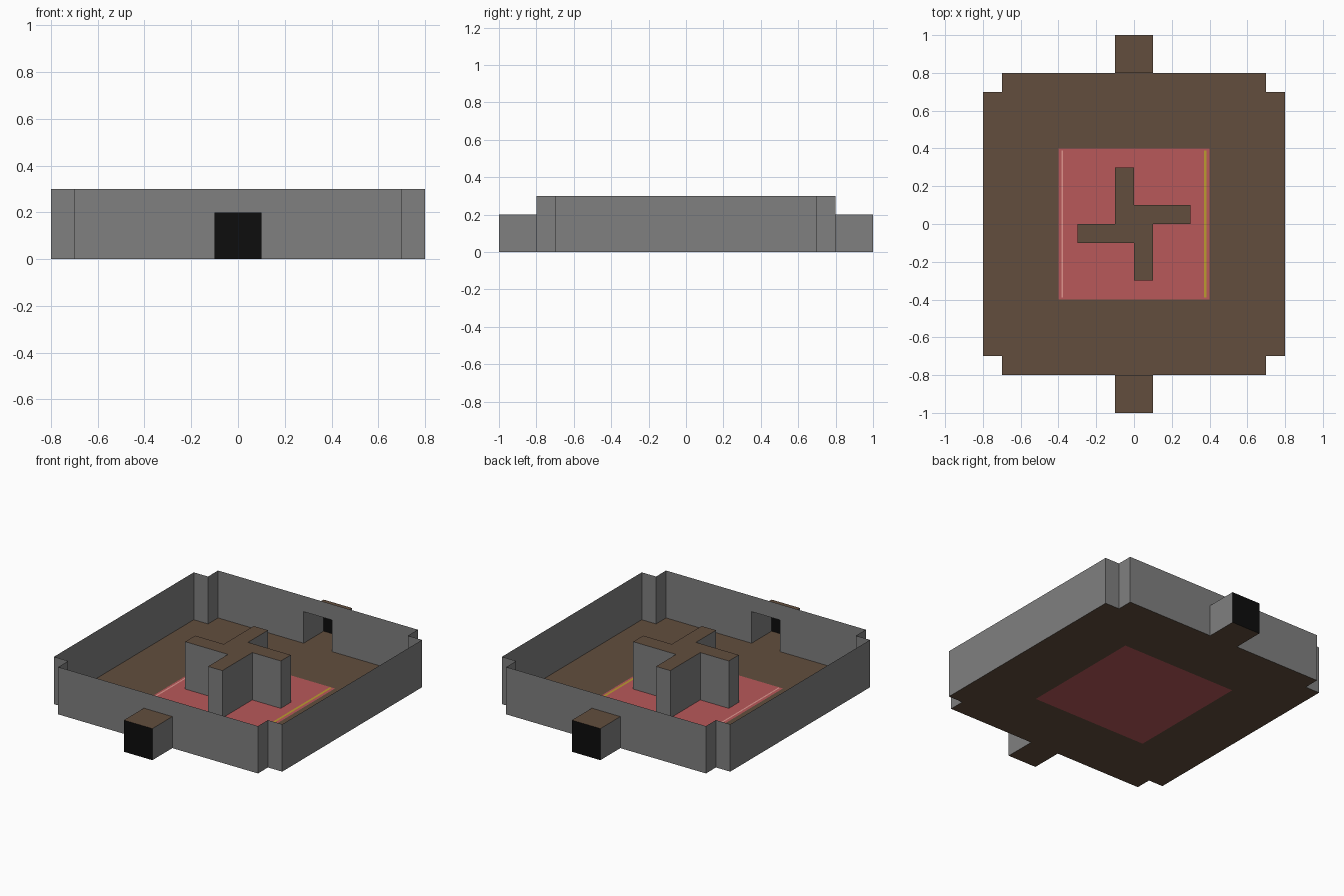
import bpy
import bmesh

if "Cube" in bpy.data.objects:
    bpy.data.objects.remove(bpy.data.objects["Cube"])


def material(name, rgb):
    m = bpy.data.materials.new(name)
    m.diffuse_color = (*rgb, 1)
    m.use_nodes = True
    m.node_tree.nodes["Principled BSDF"].inputs["Base Color"].default_value = m.diffuse_color
    return m


BROWN = material("brown_earth", (0.122, 0.076, 0.048))
GREY = material("grey_stone", (0.216, 0.216, 0.216))
RED = material("red_floor", (0.48, 0.098, 0.102))
BLACK = material("black_void", (0.004, 0.004, 0.004))
YELLOW = material("yellow_trim", (0.50, 0.33, 0.03))
PINK = material("pink_trim", (0.75, 0.30, 0.27))


def make(name, faces, *mats, top_slot=0):
    """Mesh from polygons; upward faces above the floor take top_slot."""
    bm = bmesh.new()
    for pts in faces:
        bm.faces.new([bm.verts.new(p) for p in pts])
    bmesh.ops.remove_doubles(bm, verts=bm.verts, dist=1e-5)
    bm.normal_update()
    for f in bm.faces:
        if abs(f.normal.z) > 0.5 and f.calc_center_median().z > 0.05:
            f.material_index = top_slot
    me = bpy.data.meshes.new(name)
    bm.to_mesh(me)
    bm.free()
    for m in mats:
        me.materials.append(m)
    ob = bpy.data.objects.new(name, me)
    bpy.context.collection.objects.link(ob)
    return ob


def wall(a, b, h):
    return [(*a, 0), (*b, 0), (*b, h), (*a, h)]


def rect(x0, x1, y0, y1, z):
    return [(x0, y0, z), (x1, y0, z), (x1, y1, z), (x0, y1, z)]


H, DOOR, D = 0.3, 0.2, 0.1   # wall height, door height, door half width

# Floor: brown bands around the red centre, plus the corridor floors
bands = [rect(-0.8, -0.7, -0.7, 0.7, 0), rect(0.7, 0.8, -0.7, 0.7, 0),
         rect(-0.7, -0.4, -0.8, 0.8, 0), rect(0.4, 0.7, -0.8, 0.8, 0),
         rect(-0.4, 0.4, -0.8, -0.4, 0), rect(-0.4, 0.4, 0.4, 0.8, 0),
         rect(-D, D, -1, -0.8, 0), rect(-D, D, 0.8, 1, 0)]
make("brown_floor", bands, BROWN)
make("red_floor_centre", [rect(-0.4, 0.4, -0.4, 0.4, 0)], RED)

# Thin trims along the two sides of the red floor
make("trim_right", [rect(0.37, 0.385, -0.39, 0.39, 0.003)], YELLOW)
make("trim_left", [rect(-0.385, -0.375, -0.39, 0.39, 0.003)], PINK)

# Room walls with notched corners, and a doorway in front and back
walls = []
for s in (-1, 1):
    walls.append(wall((s * 0.8, -0.7), (s * 0.8, 0.7), H))
    y = s * 0.8
    walls.append([(-0.7, y, 0), (-D, y, 0), (-D, y, DOOR), (D, y, DOOR),
                  (D, y, 0), (0.7, y, 0), (0.7, y, H), (-0.7, y, H)])
    for t in (-1, 1):
        walls.append(wall((t * 0.7, s * 0.8), (t * 0.7, s * 0.7), H))
        walls.append(wall((t * 0.7, s * 0.7), (t * 0.8, s * 0.7), H))
make("room_walls", walls, GREY)

# Corridors: grey sides, brown roof, black end
for s, side in ((-1, "front"), (1, "back")):
    make(side + "_corridor",
         [wall((x, s * 0.8), (x, s), DOOR) for x in (-D, D)]
         + [rect(-D, D, min(s, s * 0.8), max(s, s * 0.8), DOOR)],
         GREY, BROWN, top_slot=1)
    make(side + "_corridor_end", [wall((-D, s), (D, s), DOOR)], BLACK)

# Pinwheel pillar: one arm outline turned four times
outline = []
arm = [(0.1, 0), (0.3, 0), (0.3, 0.1), (0.1, 0.1)]
for i in range(4):
    outline += arm
    arm = [(-y, x) for x, y in arm]
# drop the doubled centre corners where each arm meets the next
outline = [p for i, p in enumerate(outline) if p != outline[i - 1]]
sides = [wall(outline[i - 1], outline[i], H) for i in range(len(outline))]
make("pinwheel_pillar", sides + [[(*p, H) for p in outline]],
     GREY, BROWN, top_slot=1)
